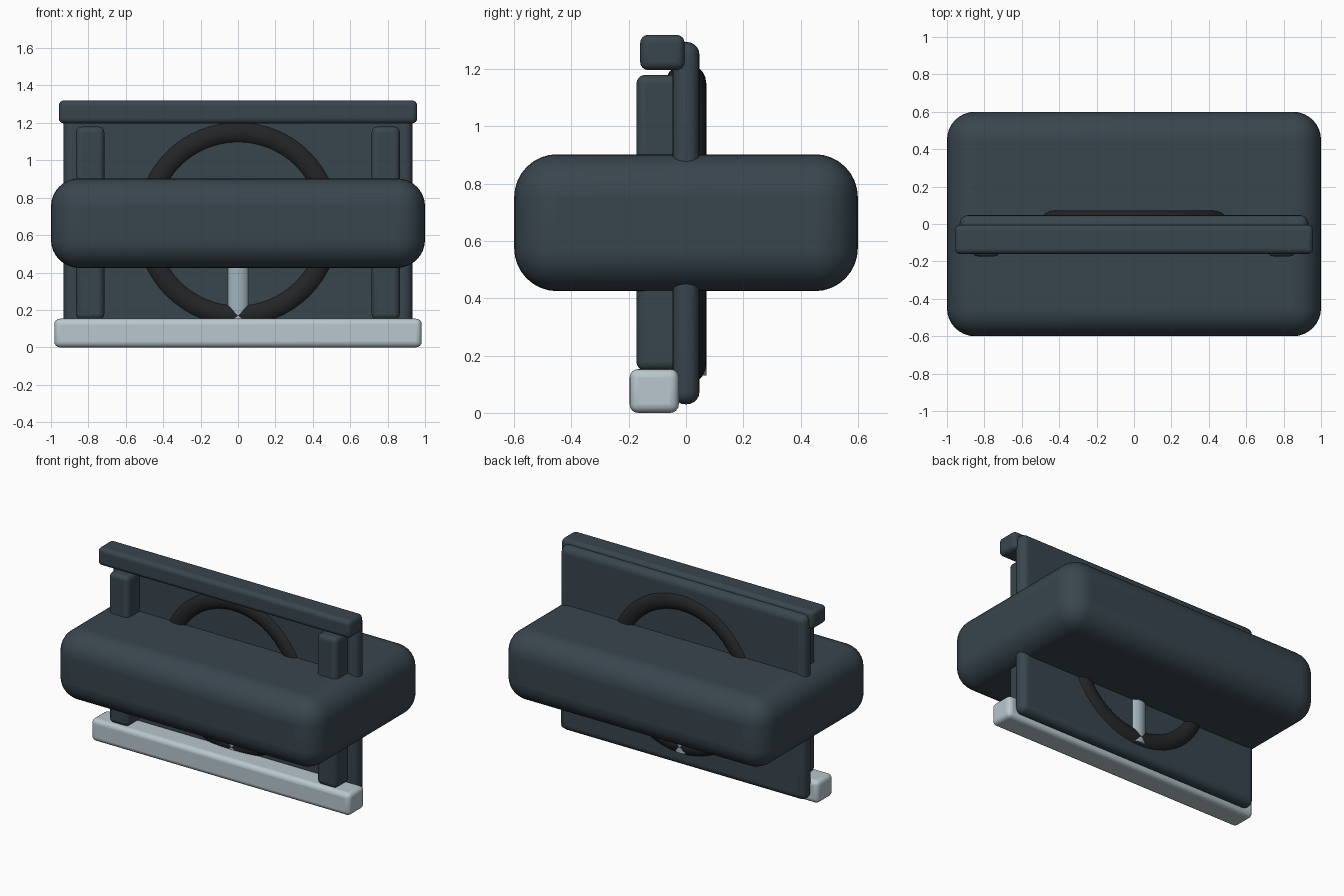
import bpy
import math

if "Cube" in bpy.data.objects:
    bpy.data.objects.remove(bpy.data.objects["Cube"])


def material(name, color):
    m = bpy.data.materials.new(name)
    m.diffuse_color = (*color, 1)
    m.use_nodes = True
    m.node_tree.nodes["Principled BSDF"].inputs["Base Color"].default_value = m.diffuse_color
    return m


slate = material("slate", (0.04, 0.06, 0.075))
rubber = material("rubber", (0.016, 0.018, 0.02))
pale = material("pale_trim", (0.48, 0.57, 0.61))
metal = material("metal", (0.36, 0.45, 0.51))


def finish(name, mat):
    ob = bpy.context.object
    ob.name = name
    ob.data.materials.append(mat)
    bpy.ops.object.shade_smooth_by_angle(angle=math.radians(40))
    return ob


def rounded_box(name, lo, hi, radius, segments, mat):
    center = [(a + b) / 2 for a, b in zip(lo, hi)]
    bpy.ops.mesh.primitive_cube_add(size=1, location=center)
    ob = bpy.context.object
    ob.scale = [b - a for a, b in zip(lo, hi)]
    bpy.ops.object.transform_apply(location=False, rotation=False, scale=True)
    bevel = ob.modifiers.new("rounding", 'BEVEL')
    bevel.width = radius
    bevel.segments = segments
    bevel.limit_method = 'NONE'
    return finish(name, mat)


# Main body and the upright panel running through it
rounded_box("body", (-1, -0.6, 0.425), (1, 0.6, 0.903), 0.15, 8, slate)
rounded_box("panel", (-0.932, -0.047, 0.03), (0.932, 0.047, 1.295), 0.044, 5, slate)

# Top rail and pale bottom rail on the front
rounded_box("top_rail", (-0.958, -0.16, 1.197), (0.958, -0.005, 1.32), 0.028, 4, slate)
rounded_box("bottom_rail", (-0.982, -0.197, 0), (0.982, -0.025, 0.153), 0.03, 4, pale)

# Pair of front posts
for side, x in (("left", -0.79), ("right", 0.79)):
    rounded_box(side + "_post", (x - 0.075, -0.173, 0.148), (x + 0.075, 0.0, 1.18),
                0.03, 4, slate)

# Ring half sunk into the panel
bpy.ops.mesh.primitive_torus_add(major_radius=0.49, minor_radius=0.071,
                                 major_segments=64, minor_segments=20,
                                 location=(0, 0, 0.66), rotation=(math.pi / 2, 0, 0))
finish("ring", rubber)

# Spoke dropping from the hub to the ring
bpy.ops.mesh.primitive_cylinder_add(vertices=24, radius=0.071, depth=0.53,
                                    location=(0, 0, 0.395))
finish("spoke", metal)
